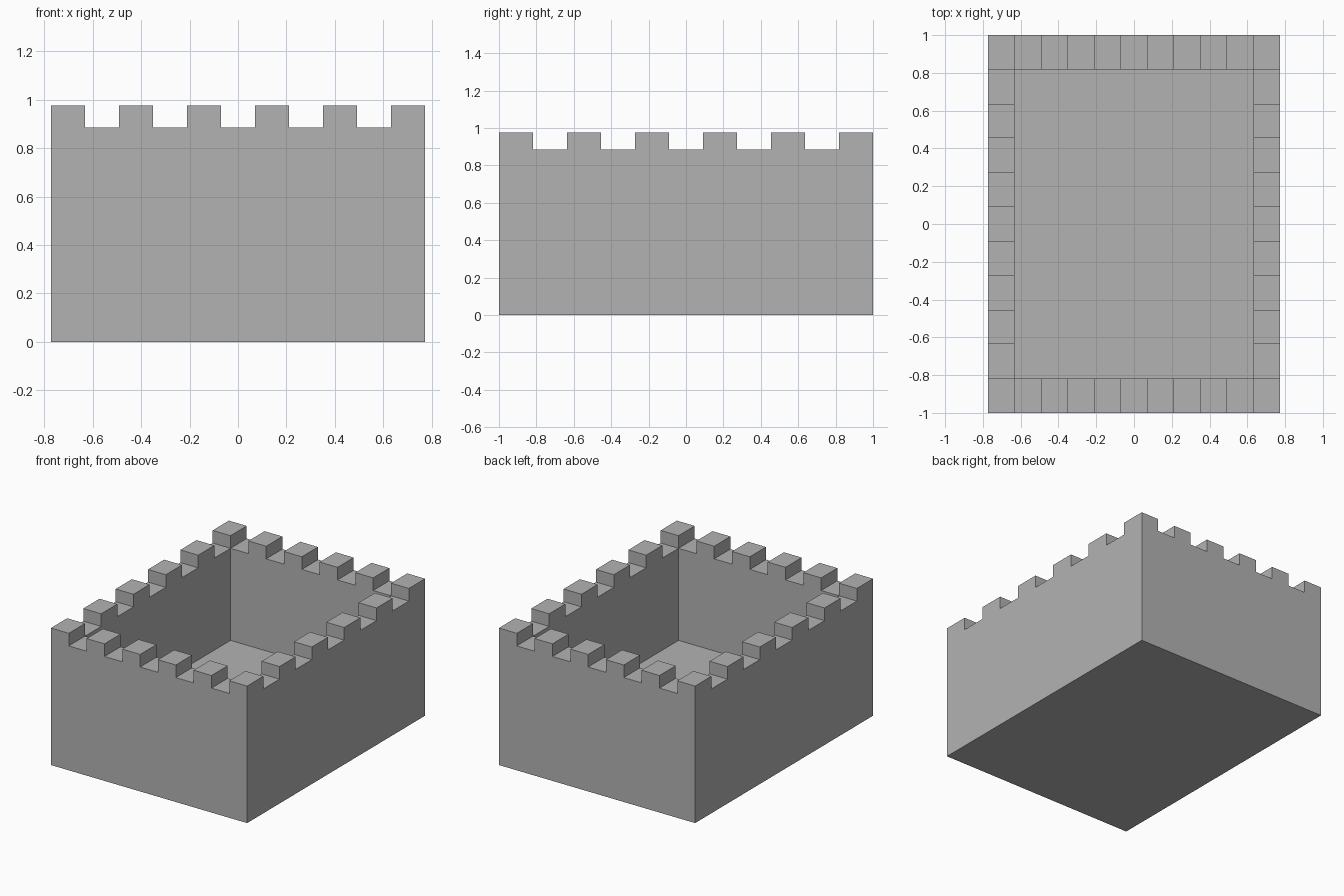
import bpy, bmesh

if "Cube" in bpy.data.objects:
    bpy.data.objects.remove(bpy.data.objects["Cube"])

N = 11                                # divisions per side: merlon, gap, merlon...
HX, HY = 0.772, 1.0                   # half width and half depth
Z = [0.0, 0.23, 0.885, 0.975]         # ground, floor, wall top, merlon top
X = [-HX + 2 * HX * i / N for i in range(N + 1)]
Y = [-HY + 2 * HY * j / N for j in range(N + 1)]


def height(i, j):
    """Number of filled layers in one cell of the plan."""
    if not (0 <= i < N and 0 <= j < N):
        return 0
    if i in (0, N - 1):               # side walls
        return 3 if j % 2 == 0 else 2
    if j in (0, N - 1):               # front and back walls
        return 3 if i % 2 == 0 else 2
    return 1                          # floor


bm = bmesh.new()


def quad(*pts):
    bm.faces.new([bm.verts.new((X[i], Y[j], Z[k])) for i, j, k in pts])


for i in range(N):
    for j in range(N):
        h = height(i, j)
        # top and underside
        quad((i, j, h), (i + 1, j, h), (i + 1, j + 1, h), (i, j + 1, h))
        quad((i, j, 0), (i, j + 1, 0), (i + 1, j + 1, 0), (i + 1, j, 0))
        # exposed sides
        sides = [((-1, 0), (i, j + 1), (i, j)), ((1, 0), (i + 1, j), (i + 1, j + 1)),
                 ((0, -1), (i, j), (i + 1, j)), ((0, 1), (i + 1, j + 1), (i, j + 1))]
        for (di, dj), a, b in sides:
            for k in range(height(i + di, j + dj), h):
                quad((*a, k), (*b, k), (*b, k + 1), (*a, k + 1))

# weld and merge coplanar faces into clean panels
bmesh.ops.remove_doubles(bm, verts=bm.verts[:], dist=1e-4)
bmesh.ops.dissolve_limit(bm, angle_limit=0.01, verts=bm.verts[:], edges=bm.edges[:])

me = bpy.data.meshes.new("battlement_box")
bm.to_mesh(me)
bm.free()
grey = bpy.data.materials.new("stone grey")
grey.diffuse_color = (0.45, 0.45, 0.45, 1)
grey.use_nodes = True
grey.node_tree.nodes["Principled BSDF"].inputs["Base Color"].default_value = grey.diffuse_color
me.materials.append(grey)
box = bpy.data.objects.new("battlement_box", me)
bpy.context.collection.objects.link(box)
